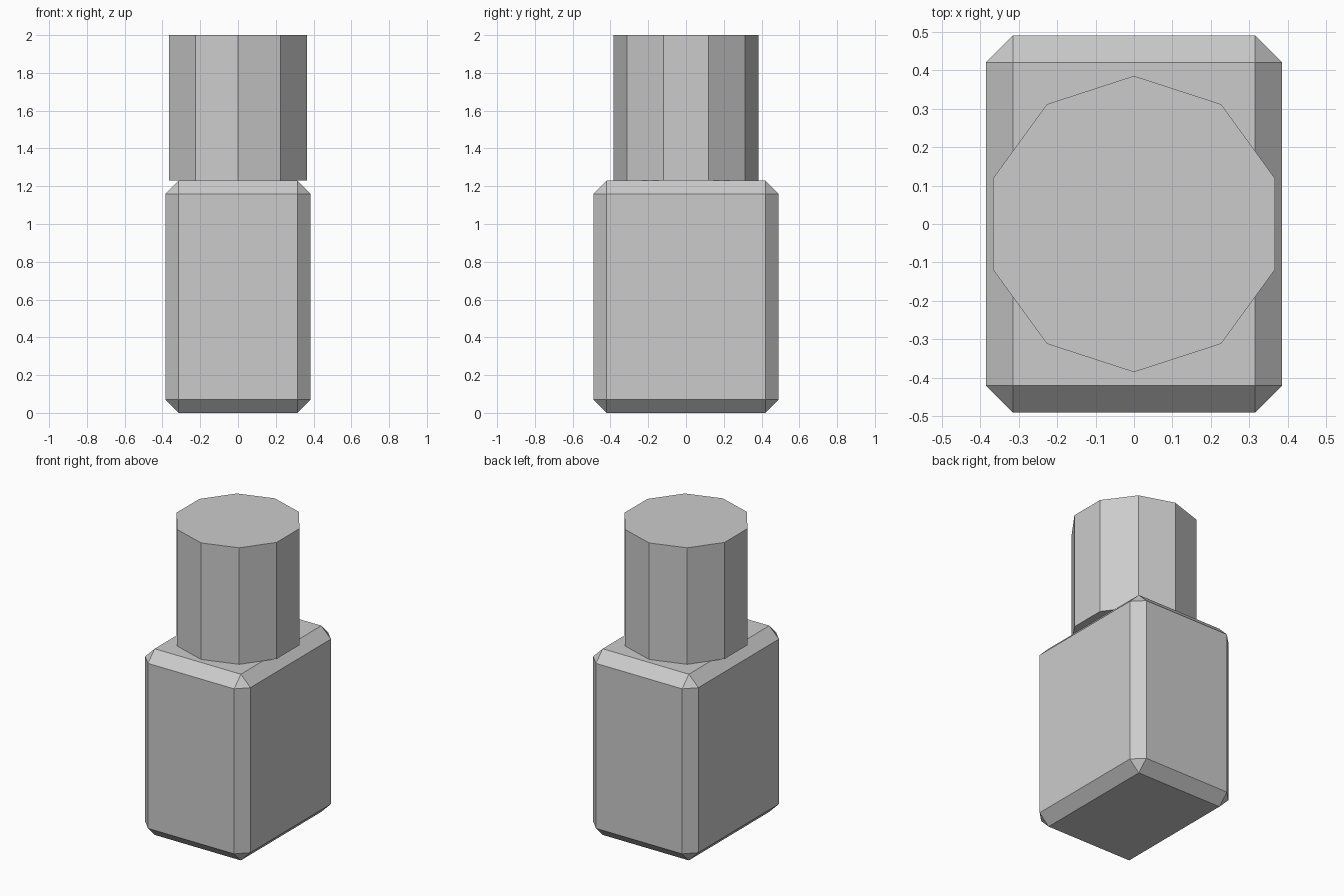
import bpy

if "Cube" in bpy.data.objects:
    bpy.data.objects.remove(bpy.data.objects["Cube"])

grey = bpy.data.materials.new("plain_grey")
grey.diffuse_color = (0.6, 0.6, 0.6, 1)
grey.use_nodes = True
grey.node_tree.nodes["Principled BSDF"].inputs["Base Color"].default_value = grey.diffuse_color

WIDTH, DEPTH, HEIGHT = 0.77, 0.98, 1.23   # bottle body
CHAMFER = 0.07
CAP_RADIUS, CAP_TOP = 0.385, 2.0

# Bottle body: a box with chamfered edges
bpy.ops.mesh.primitive_cube_add(size=1, location=(0, 0, HEIGHT / 2))
body = bpy.context.object
body.name = "bottle_body"
body.scale = (WIDTH, DEPTH, HEIGHT)
bpy.ops.object.transform_apply(location=False, rotation=False, scale=True)
bevel = body.modifiers.new("chamfer", 'BEVEL')
bevel.width = CHAMFER
bevel.segments = 1

# Cap: a ten-sided prism standing on the body
bpy.ops.mesh.primitive_cylinder_add(
    vertices=10, radius=CAP_RADIUS, depth=CAP_TOP - HEIGHT,
    location=(0, 0, (CAP_TOP + HEIGHT) / 2))
cap = bpy.context.object
cap.name = "bottle_cap"

for part in (body, cap):
    part.data.materials.append(grey)
